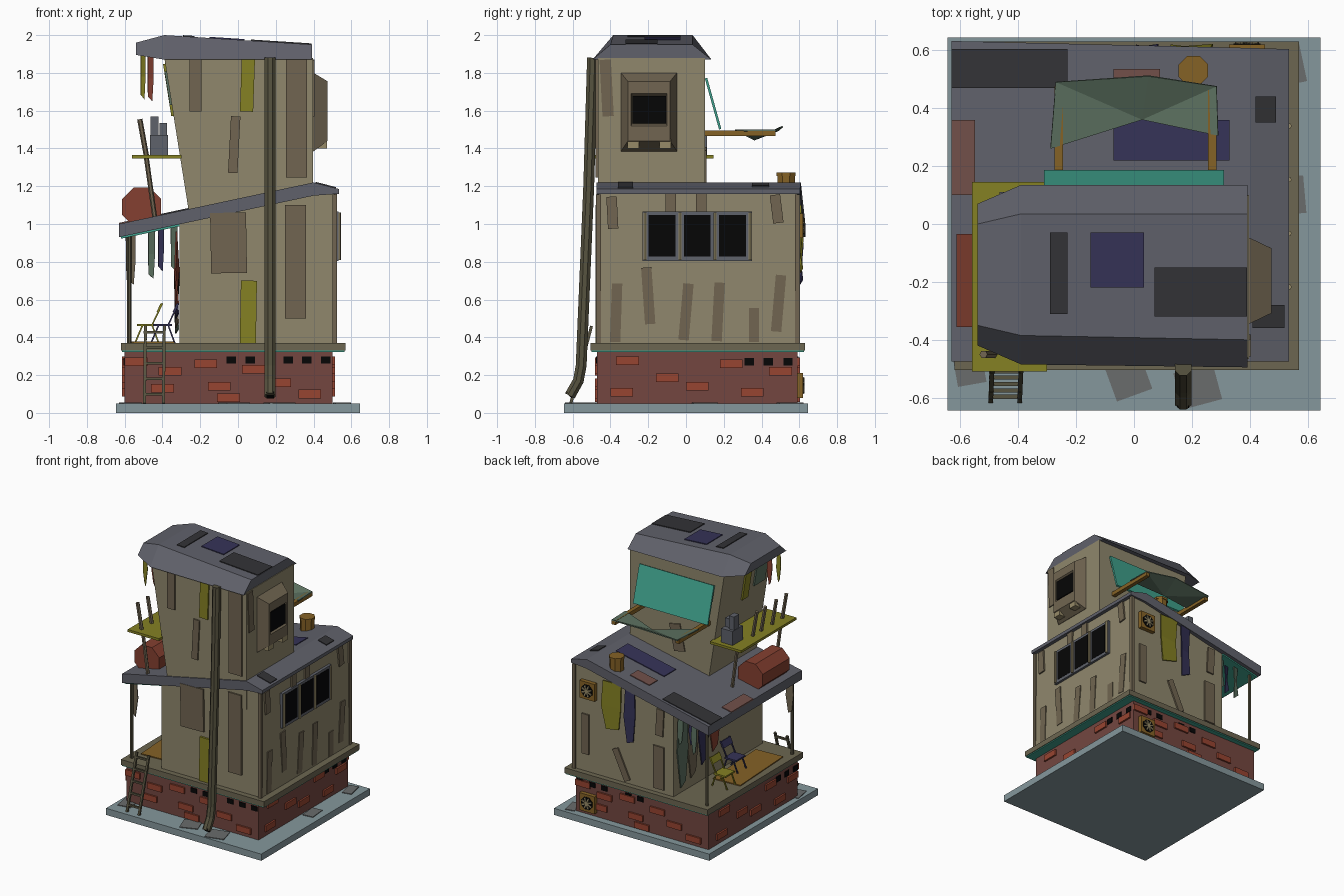
import bpy, bmesh, math
from mathutils import Vector, Matrix

PAL = dict(slab=(132, 150, 155), brick=(115, 72, 66), tile=(150, 70, 52), trim=(108, 102, 82),
           wall=(142, 134, 108), roof=(96, 97, 106), dark=(54, 54, 57), black=(14, 14, 15),
           brown=(112, 101, 82), yellow=(132, 128, 40), blue=(56, 54, 88), red=(132, 66, 52),
           rust=(112, 80, 74), teal=(66, 160, 140), green=(92, 112, 96), wood=(132, 98, 42),
           tan=(150, 138, 104), pipe=(88, 84, 66), grey=(95, 98, 106), dirt=(105, 108, 108))
MATS = {}


def mat(c):
    if c not in MATS:
        m = bpy.data.materials.new(c)
        m.diffuse_color = [(v / 255) ** 2.2 for v in PAL[c]] + [1]
        MATS[c] = m
    return MATS[c]


def mesh(name, verts, faces, c):
    me = bpy.data.meshes.new(name)
    me.from_pydata([tuple(v) for v in verts], [], faces)
    me.materials.append(mat(c))
    ob = bpy.data.objects.new(name, me)
    bpy.context.collection.objects.link(ob)
    return ob


def loft(name, rings, c):
    n = len(rings[0])
    faces = [(k * n + i, k * n + (i + 1) % n, (k + 1) * n + (i + 1) % n, (k + 1) * n + i)
             for k in range(len(rings) - 1) for i in range(n)]
    faces += [tuple(reversed(range(n))), tuple(range((len(rings) - 1) * n, len(rings) * n))]
    ob = mesh(name, [v for r in rings for v in r], faces, c)
    bm = bmesh.new()
    bm.from_mesh(ob.data)
    bmesh.ops.recalc_face_normals(bm, faces=bm.faces)
    bm.to_mesh(ob.data)
    bm.free()
    return ob


def prism(name, prof, y0, y1, c):
    return loft(name, [[(x, y, z) for x, z in prof] for y in (y0, y1)], c)


def box(name, x0, x1, y0, y1, z0, z1, c):
    return prism(name, [(x0, z0), (x1, z0), (x1, z1), (x0, z1)], y0, y1, c)


def cbox(name, pos, size, c, axis='Z', deg=0):
    a, b, d = [s / 2 for s in size]
    ob = box(name, -a, a, -b, b, -d, d, c)
    ob.matrix_world = Matrix.Translation(pos) @ Matrix.Rotation(math.radians(deg), 4, axis)
    return ob


def rod(name, pts, r, c, n=6):
    pts = [Vector(p) for p in pts]
    rings = []
    for i, p in enumerate(pts):
        d = (pts[min(i + 1, len(pts) - 1)] - pts[max(i - 1, 0)]).normalized()
        u = (Vector((1, 0, 0)) if abs(d.x) < .7 else Vector((0, 0, 1))).cross(d).normalized()
        w = d.cross(u)
        rings.append([p + r * (math.cos(t) * u + math.sin(t) * w)
                      for t in [2 * math.pi * (k + .5) / n for k in range(n)]])
    return loft(name, rings, c)


# ground slab, brick foundation, floor slab
box('ground_slab', -.645, .645, -.645, .645, 0, .05, 'slab')
box('foundation', -.6, .5, -.47, .59, .05, .33, 'brick')
box('floor_slab', -.62, .57, -.505, .63, .33, .37, 'trim')
box('floor_underside', -.615, .565, -.5, .625, .322, .33, 'teal')
for x, y, w, a in [(-.02, -.53, .13, 20), (.22, -.56, .14, 15), (.55, .1, .08, 5), (-.57, -.49, .1, 10), (.55, .55, .07, 12)]:
    cbox('ground_stain', (x, y, .052), (w, .13, .006), 'dirt', 'Z', a)

# raised bricks and small vents
for x, z in [(-.54, .27), (-.17, .26), (-.4, .13), (-.1, .14), (.08, .23), (.22, .16), (.38, .1), (-.36, .22), (-.05, .08)]:
    cbox('front_brick', (x, -.473, z), (.12, .02, .045), 'tile')
    cbox('back_brick', (-x - .1, .593, z), (.12, .02, .045), 'tile')
for y, z in [(-.31, .275), (-.34, .11), (-.1, .185), (.06, .14), (.24, .26), (.35, .11), (.5, .22)]:
    cbox('right_brick', (.503, y, z), (.02, .12, .045), 'tile')
    cbox('left_brick', (-.603, .1 - y, z), (.02, .12, .045), 'tile')
for x in (-.035, .065, .265, .365, .465):
    cbox('front_vent', (x, -.47, .28), (.05, .012, .035), 'black')
    cbox('back_vent', (x, .59, .28), (.05, .012, .035), 'black')
for y in (.335, .435, .54):
    cbox('right_vent', (.5, y, .27), (.012, .05, .04), 'black')
    cbox('left_vent', (-.6, .1 - y, .27), (.012, .05, .04), 'black')

# lower house, its sloping roof, the tower
prism('lower_house', [(-.31, .37), (.52, .37), (.51, 1.17), (.4, 1.17), (-.31, 1.02)], -.463, .59, 'wall')
for y in (-.463, .59):
    cbox('corner_trim', (.512, y, .76), (.025, .025, .79), 'brown')
loft('lower_roof', [[(x, -.475, b), (x, e, b), (x, e, t), (x, -.475, t)] for x, b, t, e in
                    [(-.63, .93, 1.0, .632), (.4, 1.15, 1.22, .608), (.535, 1.16, 1.185, .604)]], 'roof')
prism('porch_ceiling', [(-.62, .922), (-.31, .988), (-.31, 1.0), (-.62, .935)], -.46, .6, 'teal')
prism('tower', [(-.25, 1.0), (.397, 1.0), (.397, 1.88), (-.39, 1.88)], -.467, .1, 'wall')
loft('tower_roof', [[(x, a, zb), (x, b, zt), (x, c, zt), (x, d, zb)] for x, a, b, c, d, zb, zt in [
    (-.54, .07, 0, -.35, -.42, 1.895, 1.96),
    (-.39, .135, .035, -.385, -.485, 1.87, 2.0),
    (.392, .135, .035, -.4, -.495, 1.87, 1.95)]], 'roof')


# patches on both roofs
def roof_patch(x0, x1, y0, y1, c, fz):
    prism('roof_patch', [(x0, fz(x0) - .005), (x1, fz(x1) - .005), (x1, fz(x1) + .006), (x0, fz(x0) + .006)], y0, y1, c)


low = lambda x: 1.0 + (x + .63) * .2136 if x < .4 else 1.22 - (x - .4) * .26
top = lambda x: 2.0 - (x + .39) * .064
for p in [(-.63, -.23, .47, .605, 'dark'), (-.63, -.55, .1, .36, 'rust'), (-.07, .09, .44, .535, 'rust'),
          (-.07, .33, .22, .36, 'blue'), (.42, .49, .35, .44, 'dark'), (.41, .52, -.36, -.28, 'dark')]:
    roof_patch(*p, low)
for p in [(-.29, -.23, -.31, -.03, 'dark'), (-.15, .035, -.22, -.03, 'blue'), (.07, .39, -.32, -.15, 'dark')]:
    roof_patch(*p, top)

# plaster patches: front, right, back
for x, z, w, h, c, a in [(-.225, 1.735, .065, .28, 'brown', 0), (.05, 1.735, .07, .28, 'yellow', 2),
                         (-.02, 1.42, .05, .3, 'brown', 3), (.31, 1.56, .11, .63, 'brown', 0),
                         (-.05, .9, .19, .32, 'brown', -1), (.055, .535, .085, .33, 'yellow', 1), (.305, .8, .11, .6, 'brown', 0)]:
    cbox('front_patch', (x, -.467, z), (w, .022, h), c, 'Y', a)
for y, z, h, a in [(-.37, .53, .31, 2), (-.2, .62, .3, -4), (0, .535, .3, 5), (.17, .535, .31, 3), (.36, .465, .18, 0),
                   (.49, .58, .3, 5), (-.39, 1.06, .17, -3), (.48, 1.08, .15, -7), (-.08, 1.1, .13, 0), (.08, 1.1, .13, 0)]:
    cbox('right_patch', (.515, y, z), (.016, .055, h), 'brown', 'X', -a)
for x, z, w, h, a in [(-.19, .56, .09, .32, 0), (.42, .65, .06, .3, 0), (.12, .5, .05, .24, 25), (-.2, .9, .06, .2, -3)]:
    cbox('back_patch', (x, .592, z), (w, .018, h), 'brown', 'Y', a)
cbox('back_tower_patch', (.0, .1, 1.3), (.09, .016, .2), 'brown', 'Y', 12)
cbox('tower_top_patch', (.396, -.42, 1.72), (.016, .06, .3), 'brown', 'X', 3)
cbox('tower_left_strip', (-.365, -.2, 1.71), (.02, .07, .28), 'yellow', 'Y', -9)
cbox('tower_left_window', (-.365, -.36, 1.72), (.02, .13, .18), 'green', 'Y', -9)

# triple window on the right wall
cbox('window_frame', (.52, .06, .935), (.024, .58, .26), 'grey')
for y in (-.127, .06, .246):
    cbox('window_pane', (.53, y, .937), (.008, .142, .22), 'black')
for y in (-.217, -.032, .153, .339):
    rod('window_bar', [(.535, y, .81), (.535, y, 1.06)], .01, 'tan')

# tower bay window with a recessed opening
loft('bay_window', [[(x, a, c), (x, b, c), (x, b, d), (x, a, d)] for x, a, b, c, d in
                    [(.39, -.344, -.048, 1.385, 1.8), (.4, -.344, -.048, 1.385, 1.8), (.475, -.308, -.084, 1.44, 1.755),
                     (.475, -.29, -.1, 1.52, 1.69), (.46, -.285, -.105, 1.53, 1.68)]], 'brown')
box('bay_opening', .455, .468, -.284, -.106, 1.532, 1.678, 'black')
for y in (-.28, -.11):
    cbox('bay_bracket', (.445, y, 1.425), (.05, .06, .05), 'tan')

# drain pipe
rod('drain_pipe', [(.17, -.495, 1.88), (.17, -.515, 1.2), (.17, -.555, .25), (.17, -.57, .17), (.17, -.615, .09)], .031, 'pipe', 8)
cbox('pipe_mouth', (.17, -.617, .095), (.04, .01, .04), 'black', 'X', 45)

# ladder
for x in (-.495, -.395):
    rod('ladder_rail', [(x, -.61, .05), (x + .005, -.5, .46)], .011, 'pipe', 4)
for k in range(5):
    t = .12 + k * .2
    rod('ladder_rung', [(-.5, -.61 + .11 * t, .05 + .41 * t), (-.39, -.61 + .11 * t, .05 + .41 * t)], .01, 'pipe', 4)

# porch posts, rug and hanging cloths
for y in (-.44, .57):
    rod('porch_post', [(-.575, y, .37), (-.575, y, .95)], .012, 'pipe')
cbox('porch_rug', (-.46, -.08, .373), (.22, .55, .008), 'wood', 'Z', 3)


def cloth(name, x, y, z0, z1, w, c, along='x'):
    pts = [(-.5, z1, 0), (.5, z1, 0), (.55, (z0 + z1) / 2, .012), (.35, z0, -.004), (-.42, z0 + .025, .01), (-.45, (z0 + z1) / 2, -.008)]
    vs = [(x + a * w, y + o, z) if along == 'x' else (x + o, y + a * w, z) for a, z, o in pts]
    ob = mesh(name, vs, [(0, 1, 2, 5), (5, 2, 3, 4)], c)
    ob.modifiers.new('thickness', 'SOLIDIFY').thickness = .008


for x, y, z0, z1, w, c in [(-.57, -.42, .68, .95, .05, 'brown'), (-.46, .56, .71, .97, .035, 'green'),
                           (-.41, .52, .75, .98, .03, 'blue'), (-.34, .55, .75, 1.0, .035, 'green'),
                           (.19, .61, .74, 1.1, .15, 'yellow'), (.04, .61, .68, 1.08, .08, 'blue'),
                           (-.505, -.38, 1.66, 1.9, .025, 'yellow'), (-.465, -.33, 1.65, 1.89, .03, 'red')]:
    cloth('hanging_cloth', x, y, z0, z1, w, c)
for y, z0, c in [(.5, .42, 'green'), (.38, .45, 'brown'), (.25, .5, 'blue'), (.12, .55, 'red')]:
    cloth('wall_cloth', -.33, y, z0, .96, .1, c, 'y')

# folding chairs on the porch
for x, y, c in [(-.485, .24, 'yellow'), (-.4, -.01, 'blue')]:
    cbox('chair_seat', (x, y, .465), (.1, .11, .012), c)
    cbox('chair_back', (x + .07, y, .555), (.012, .11, .05), c, 'Y', 25)
    for s in (-.05, .05):
        rod('chair_leg', [(x - .06, y + s, .37), (x - .02, y + s, .465)], .006, c, 4)
        rod('chair_leg', [(x + .065, y + s, .37), (x + .03, y + s, .465), (x + .085, y + s, .58)], .006, c, 4)

# side shelf with braces, sticks and crates
box('shelf', -.56, -.3, -.51, .145, 1.347, 1.365, 'yellow')
for y in (-.1, -.2, -.33, -.45):
    rod('shelf_stick', [(-.485, y, 1.36), (-.52, y, 1.555)], .014, 'brown')
for y in (-.44, .08):
    rod('shelf_brace', [(-.485, y, 1.35), (-.44, y, 1.03)], .013, 'brown')
box('large_crate', -.465, -.37, -.01, .11, 1.365, 1.47, 'grey')
box('tall_crate', -.462, -.42, .03, .09, 1.47, 1.57, 'grey')
box('small_crate', -.415, -.375, .02, .07, 1.47, 1.535, 'grey')

# tanks on the lower roof
rod('water_tank', [(-.51, -.355, 1.09), (-.51, -.035, 1.09)], .112, 'red', 8)
rod('barrel', [(.205, .53, 1.16), (.205, .53, 1.265)], .05, 'wood', 8)
rod('barrel_lid', [(.205, .53, 1.255), (.205, .53, 1.272)], .055, 'wood', 8)

# back shutter and sagging canopy on two beams
loft('shutter', [[(x, .1, 1.77), (x, .175, 1.5), (x, .187, 1.505), (x, .112, 1.775)] for x in (-.31, .31)], 'teal')
for x in (-.26, .27):
    cbox('canopy_beam', (x, .285, 1.48), (.03, .38, .03), 'wood')
canopy = mesh('canopy', [(.028, .36, 1.45), (.29, .305, 1.5), (.285, .475, 1.5), (.05, .51, 1.52), (-.27, .49, 1.5), (-.288, .26, 1.5)],
              [(0, 1, 2), (0, 2, 3), (0, 3, 4), (0, 4, 5)], 'green')
canopy.modifiers.new('thickness', 'SOLIDIFY').thickness = .008

# two fan units on the back
for z in (.99, .145):
    cbox('fan_box', (.39, .6, z), (.125, .04, .13), 'wood')
    rod('fan_hole', [(.39, .61, z), (.39, .623, z)], .05, 'black', 8)
    for k in range(4):
        cbox('fan_blade', (.39, .625, z), (.085, .006, .01), 'tan', 'Y', 45 * k + 20)
